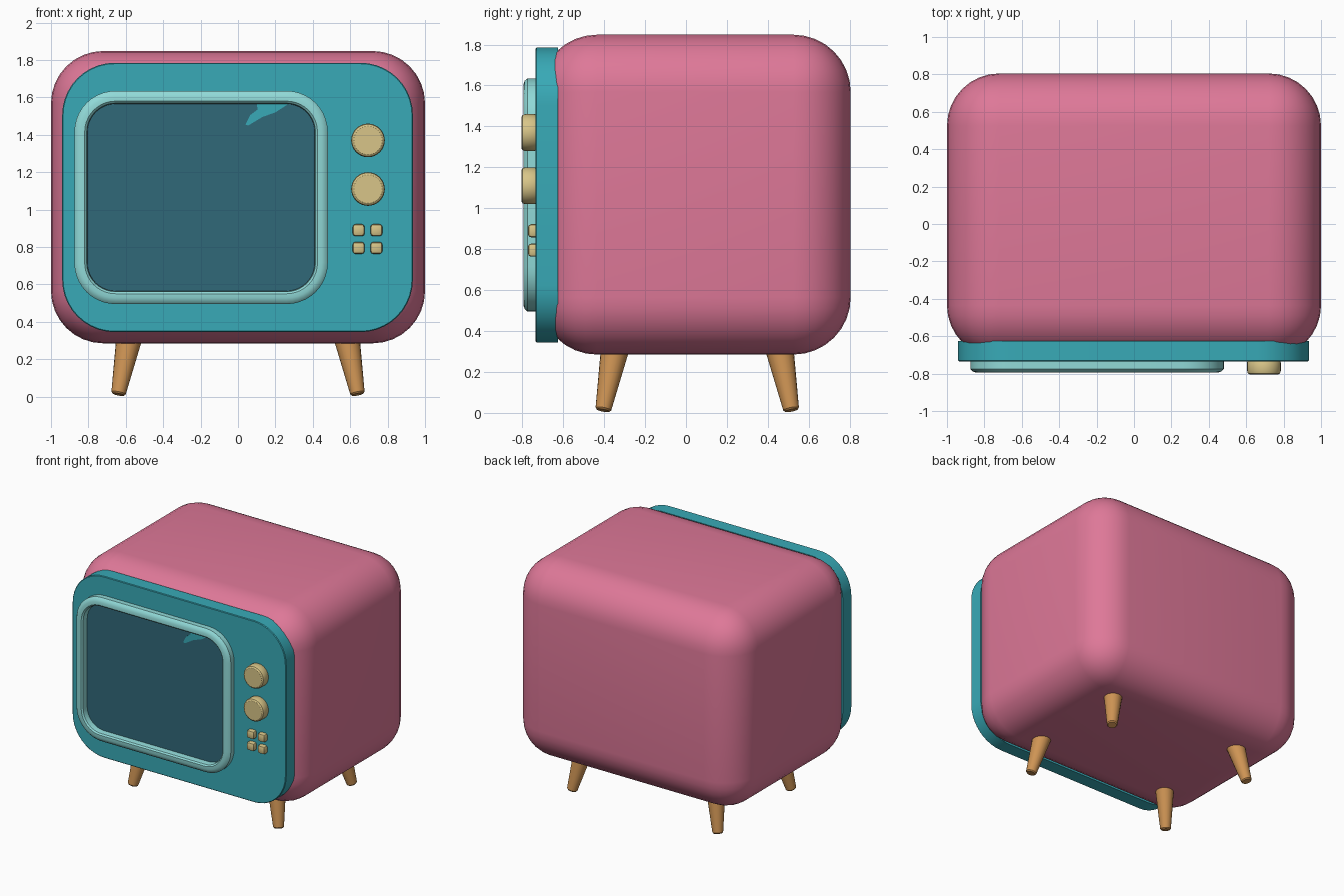
import bpy, bmesh, math
from mathutils import Vector

if "Cube" in bpy.data.objects:
    bpy.data.objects.remove(bpy.data.objects["Cube"])


def material(name, rgb):
    lin = [(c / 255 / 12.92) if c < 10 else ((c / 255 + 0.055) / 1.055) ** 2.4 for c in rgb]
    m = bpy.data.materials.new(name)
    m.diffuse_color = (*lin, 1)
    m.use_nodes = True
    m.node_tree.nodes["Principled BSDF"].inputs["Base Color"].default_value = m.diffuse_color
    return m


PINK = material("pink", (222, 120, 152))
TEAL = material("teal", (56, 170, 183))
AQUA = material("light aqua", (145, 218, 216))
GLASS = material("dark screen", (48, 104, 121))
CREAM = material("cream gold", (216, 197, 136))
WOOD = material("wood", (206, 148, 84))


def finish(name, bm, mat, angle=35):
    bmesh.ops.recalc_face_normals(bm, faces=bm.faces)
    me = bpy.data.meshes.new(name)
    bm.to_mesh(me)
    bm.free()
    me.materials.append(mat)
    ob = bpy.data.objects.new(name, me)
    bpy.context.collection.objects.link(ob)
    bpy.ops.object.select_all(action='DESELECT')
    ob.select_set(True)
    bpy.context.view_layer.objects.active = ob
    bpy.ops.object.shade_smooth_by_angle(angle=math.radians(angle))
    return ob


def rounded_box(name, lo, hi, r, seg, mat):
    bm = bmesh.new()
    bmesh.ops.create_cube(bm, size=1)
    lo, hi = Vector(lo), Vector(hi)
    for v in bm.verts:
        v.co = Vector([(l + h) / 2 + c * (h - l) for l, h, c in zip(lo, hi, v.co)])
    bmesh.ops.bevel(bm, geom=bm.edges[:], offset=r, segments=seg, profile=0.5, affect='EDGES')
    return finish(name, bm, mat)


def rect_loop(x0, x1, z0, z1, r, n=10):
    # rounded rectangle outline in the xz plane
    pts = []
    corners = [(x1 - r, z1 - r), (x0 + r, z1 - r), (x0 + r, z0 + r), (x1 - r, z0 + r)]
    for k, (cx, cz) in enumerate(corners):
        for i in range(n + 1):
            a = math.pi / 2 * (k + i / n)
            pts.append((cx + r * math.cos(a), cz + r * math.sin(a)))
    return pts


def loft(name, rect, r, rings, mat, closed=False):
    # stack rounded rectangles, each ring given as (inset, y)
    x0, x1, z0, z1 = rect
    bm = bmesh.new()
    loops = [[bm.verts.new((x, y, z)) for x, z in rect_loop(x0 + d, x1 - d, z0 + d, z1 - d, r - d)]
             for d, y in rings]
    pairs = list(zip(loops, loops[1:]))
    if closed:
        pairs.append((loops[-1], loops[0]))
    else:
        bm.faces.new(loops[0])
        bm.faces.new(loops[-1])
    for a, b in pairs:
        for i in range(len(a)):
            j = (i + 1) % len(a)
            bm.faces.new((a[i], a[j], b[j], b[i]))
    return finish(name, bm, mat)


def lathe(name, base, axis, profile, n, mat):
    # round part: profile of (distance along axis, radius)
    bm = bmesh.new()
    rot = Vector((0, 0, 1)).rotation_difference(Vector(axis))
    loops = [[bm.verts.new(Vector(base) + rot @ Vector((r * math.cos(2 * math.pi * i / n),
                                                        r * math.sin(2 * math.pi * i / n), h)))
              for i in range(n)] for h, r in profile]
    for a, b in zip(loops, loops[1:]):
        for i in range(n):
            j = (i + 1) % n
            bm.faces.new((a[i], a[j], b[j], b[i]))
    bm.faces.new(loops[0])
    bm.faces.new(loops[-1])
    return finish(name, bm, mat)


# cabinet
rounded_box("cabinet", (-1, -0.715, 0.285), (1, 0.805, 1.848), 0.28, 8, PINK)

# front panel
loft("front_panel", (-0.94, 0.935, 0.345, 1.785), 0.28,
     [(0, -0.625), (0, -0.73), (0.005, -0.735)], TEAL)

# screen surround, glass and the glint on it
loft("screen_surround", (-0.875, 0.48, 0.495, 1.635), 0.22,
     [(0, -0.72), (0, -0.775), (0.012, -0.788), (0.032, -0.795), (0.055, -0.795),
      (0.066, -0.785), (0.07, -0.765), (0.07, -0.72)], AQUA, closed=True)
loft("screen", (-0.81, 0.415, 0.56, 1.57), 0.155, [(0, -0.72), (0, -0.741)], GLASS)

bm = bmesh.new()
glint = [(0.04, 1.455), (0.055, 1.45), (0.13, 1.495), (0.2, 1.52), (0.27, 1.565),
         (0.1, 1.565), (0.105, 1.535), (0.065, 1.505)]
face = bm.faces.new([bm.verts.new((x, -0.740, z)) for x, z in glint])
ext = bmesh.ops.extrude_face_region(bm, geom=[face])
for v in ext["geom"]:
    if isinstance(v, bmesh.types.BMVert):
        v.co.y = -0.744
finish("screen_glint", bm, TEAL)

# dials
for name, z in (("upper_dial", 1.37), ("lower_dial", 1.11)):
    lathe(name, (0.695, -0.725, z), (0, -1, 0),
          [(0, 0.082), (0.015, 0.09), (0.06, 0.09), (0.073, 0.086), (0.08, 0.076)], 32, CREAM)

# push buttons
for i, x in enumerate((0.645, 0.74)):
    for j, z in enumerate((0.795, 0.89)):
        rounded_box(f"button_{i}{j}", (x - 0.032, -0.772, z - 0.032),
                    (x + 0.032, -0.715, z + 0.032), 0.015, 2, CREAM)

# splayed legs
for side, sx in (("left", -1), ("right", 1)):
    for end, y_foot, dy in (("front", -0.405, 0.055), ("back", 0.515, -0.055)):
        axis = Vector((-sx * 0.055, dy, 0.285)).normalized()
        lathe(f"{end}_{side}_leg", (sx * 0.64, y_foot, 0.012), axis,
              [(0, 0.032), (0.008, 0.039), (0.3, 0.068), (0.38, 0.075)], 20, WOOD)
